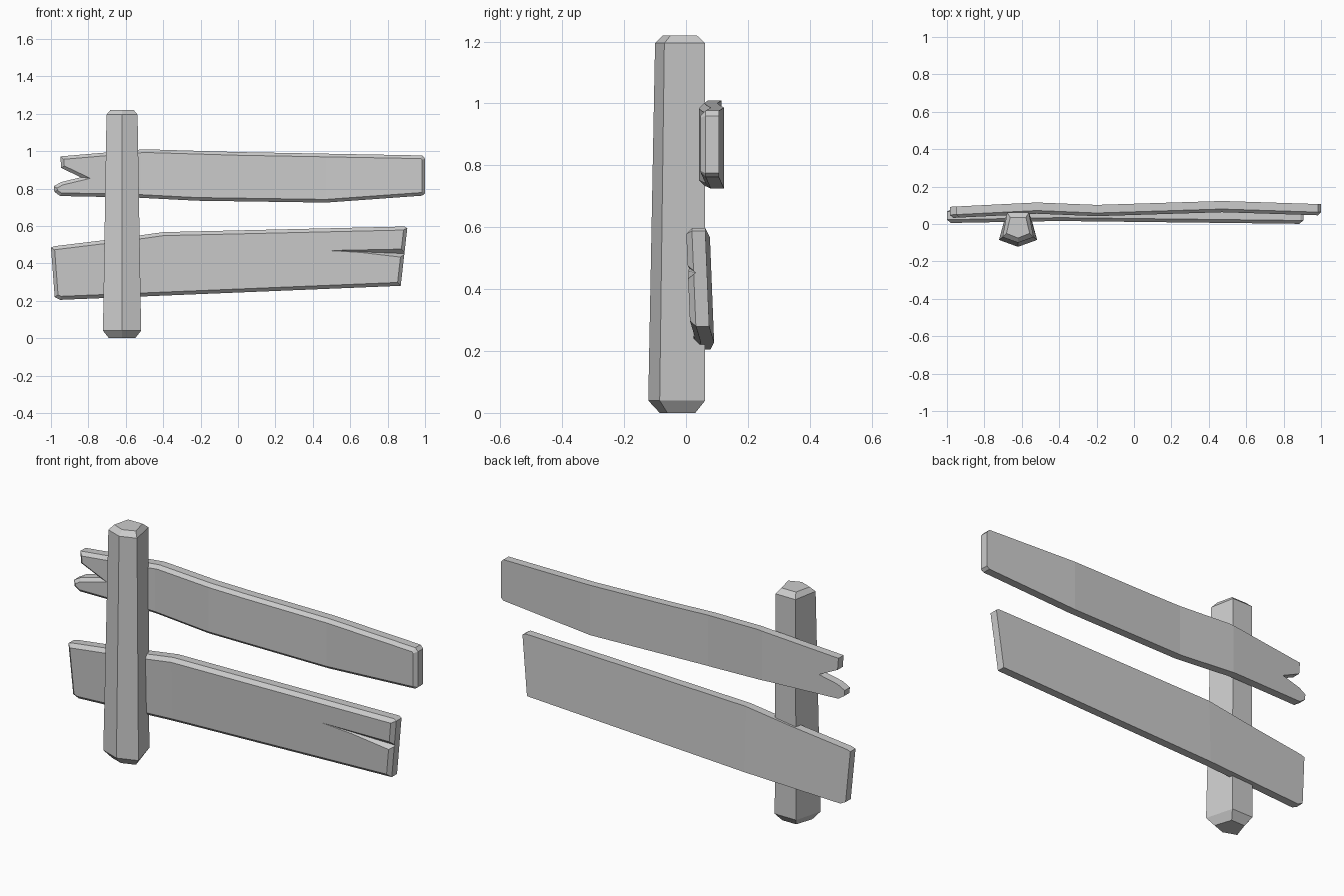
import bpy, bmesh
from mathutils import Vector

if "Cube" in bpy.data.objects:
    bpy.data.objects.remove(bpy.data.objects["Cube"])


def finish(name, bm):
    bmesh.ops.recalc_face_normals(bm, faces=bm.faces[:])
    me = bpy.data.meshes.new(name)
    bm.to_mesh(me)
    bm.free()
    ob = bpy.data.objects.new(name, me)
    bpy.context.collection.objects.link(ob)
    return ob


def loft(name, rings):
    bm = bmesh.new()
    vs = [[bm.verts.new(p) for p in r] for r in rings]
    n = len(vs[0])
    for a, b in zip(vs, vs[1:]):
        for i in range(n):
            j = (i + 1) % n
            bm.faces.new((a[i], a[j], b[j], b[i]))
    bm.faces.new(vs[0])
    bm.faces.new(vs[-1])
    return finish(name, bm)


def plank(name, outline, stations, thick, bevel, lean=0.0, mid_z=0.0):
    """Outline in x-z, chamfered at the front, bent in y along the stations."""
    bm = bmesh.new()
    front = [bm.verts.new((x, 0, z)) for x, z in outline]
    back = [bm.verts.new((x, thick, z)) for x, z in outline]
    face = bm.faces.new(front)
    bm.faces.new(back)
    n = len(front)
    for i in range(n):
        j = (i + 1) % n
        bm.faces.new((front[i], front[j], back[j], back[i]))
    bmesh.ops.recalc_face_normals(bm, faces=bm.faces[:])
    bmesh.ops.bevel(bm, geom=list(face.edges), offset=bevel, segments=1,
                    affect='EDGES', clamp_overlap=True)
    for x, _ in stations[1:-1]:
        bmesh.ops.bisect_plane(bm, geom=bm.verts[:] + bm.edges[:] + bm.faces[:],
                               plane_co=(x, 0, 0), plane_no=(1, 0, 0), dist=1e-5)
    for v in bm.verts:
        for (x0, y0), (x1, y1) in zip(stations, stations[1:]):
            if v.co.x <= x1 or x1 == stations[-1][0]:
                t = (v.co.x - x0) / (x1 - x0)
                v.co.y += y0 + t * (y1 - y0) + lean * (mid_z - v.co.z)
                break
    return finish(name, bm)


# Five-sided post, tapering upward with chamfered ends
def ring(z, half, ridge, side, back, back_half):
    c = -0.62
    return [(c, ridge, z), (c + half, side, z), (c + back_half, back, z),
            (c - back_half, back, z), (c - half, side, z)]


loft("post", [
    ring(0.0, 0.07, -0.085, -0.06, 0.03, 0.04),
    ring(0.04, 0.102, -0.122, -0.085, 0.062, 0.062),
    ring(1.195, 0.083, -0.1, -0.07, 0.062, 0.058),
    ring(1.22, 0.062, -0.075, -0.05, 0.035, 0.042),
])

# Upper plank with a split left end
plank("upper_plank",
      [(-0.95, 0.972), (-0.945, 0.91), (-0.84, 0.86), (-0.945, 0.835),
       (-0.985, 0.812), (-0.982, 0.782), (-0.95, 0.76), (-0.55, 0.752),
       (-0.22, 0.735), (0.47, 0.725), (0.985, 0.762), (1.0, 0.775),
       (1.0, 0.96), (0.985, 0.977), (0.0, 0.995), (-0.5, 1.01)],
      [(-0.98, 0.032), (-0.52, 0.055), (-0.2, 0.042), (0.47, 0.063), (1.0, 0.046)],
      0.06, 0.017)

# Lower plank, leaning slightly
lower = plank("lower_plank",
              [(-1.0, 0.485), (-0.98, 0.22), (-0.95, 0.205), (0.87, 0.28),
               (0.905, 0.588), (0.89, 0.597), (-0.4, 0.567), (-0.65, 0.532),
               (-0.98, 0.492)],
              [(-1.0, 0.008), (-0.4, 0.022), (0.9, 0.008)],
              0.062, 0.02, 0.04, 0.4)

# Crack running in from the right end of the lower plank
crack = loft("crack_cutter", [
    [(0.45, -0.01, 0.475), (0.45, -0.01, 0.465), (0.45, 0.008, 0.47)],
    [(0.95, -0.02, 0.50), (0.95, -0.02, 0.40), (0.95, 0.035, 0.45)],
])
mod = lower.modifiers.new("crack", 'BOOLEAN')
mod.operation = 'DIFFERENCE'
mod.solver = 'EXACT'
mod.object = crack
bpy.context.view_layer.objects.active = lower
bpy.ops.object.modifier_apply(modifier=mod.name)
bpy.data.objects.remove(crack, do_unlink=True)
